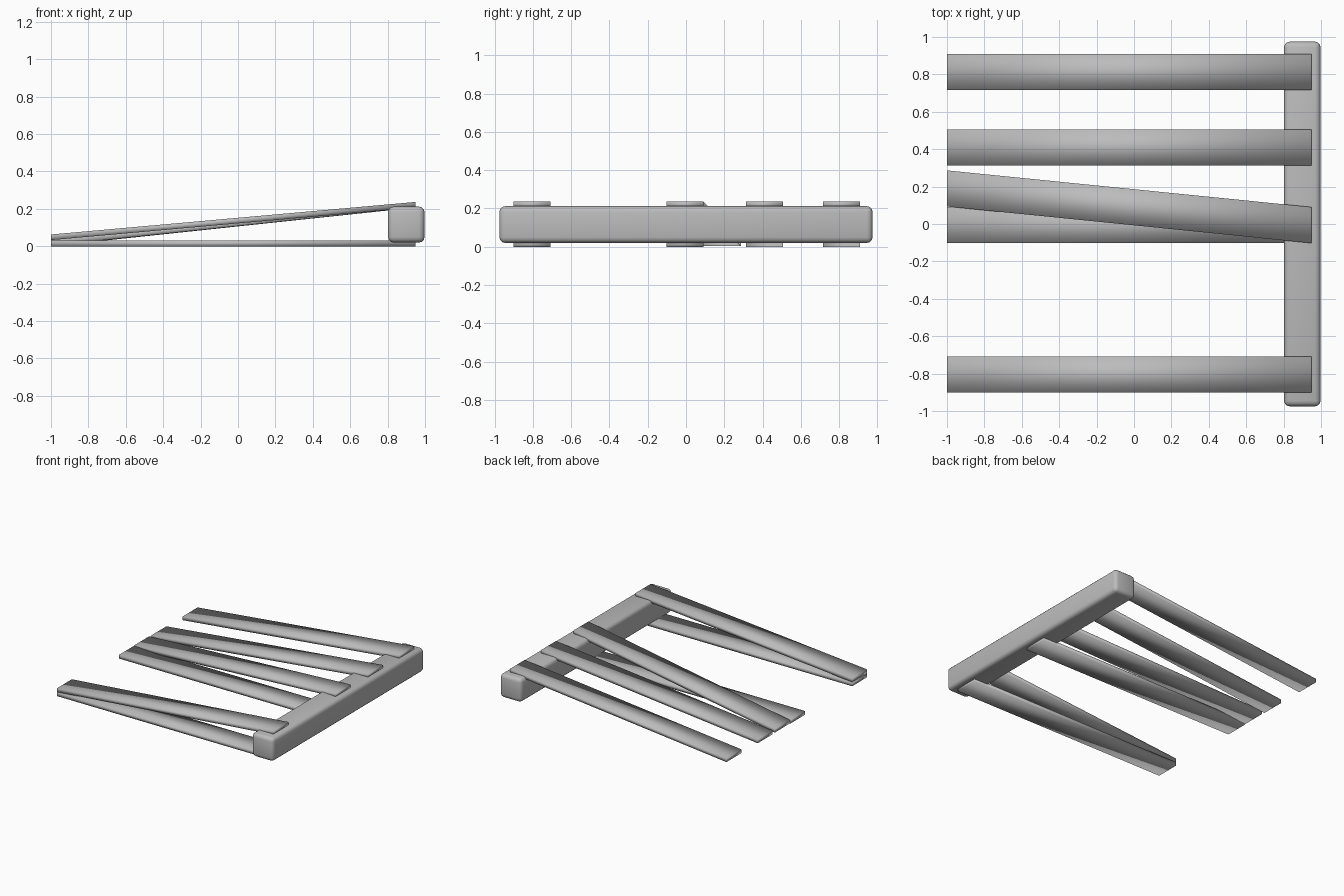
import bpy
import bmesh

cube = bpy.data.objects.get("Cube")
if cube:
    bpy.data.objects.remove(cube, do_unlink=True)

# Single plain grey
grey = bpy.data.materials.new("plain_grey")
grey.use_nodes = True
color = (0.5, 0.5, 0.5, 1.0)
grey.diffuse_color = color
grey.node_tree.nodes["Principled BSDF"].inputs["Base Color"].default_value = color

FREE_X, FIXED_X = -1.0, 0.95
WIDTH, THICK = 0.193, 0.03
TOP_Z = 0.222


def make_object(name, bm):
    mesh = bpy.data.meshes.new(name)
    for face in bm.faces:
        face.smooth = True
    bm.to_mesh(mesh)
    bm.free()
    mesh.materials.append(grey)
    obj = bpy.data.objects.new(name, mesh)
    bpy.context.collection.objects.link(obj)
    return obj


def plank(name, free, fixed):
    """Board between two (y, z) centres, with ends cut square to x."""
    bm = bmesh.new()
    bmesh.ops.create_cube(bm, size=1.0)
    for v in bm.verts:
        x, (y, z) = (FREE_X, free) if v.co.x < 0 else (FIXED_X, fixed)
        v.co = (x, y + v.co.y * WIDTH, z + v.co.z * THICK)
    make_object(name, bm)


# Rounded beam
bm = bmesh.new()
bmesh.ops.create_cube(bm, size=1.0)
for v in bm.verts:
    v.co = (0.9 + v.co.x * 0.195, v.co.y * 1.95, 0.116 + v.co.z * 0.192)
bmesh.ops.bevel(bm, geom=bm.edges[:], offset=0.03, segments=3,
                profile=0.5, affect='EDGES')
make_object("beam", bm)

# Flat boards under the beam
ground = THICK / 2
for name, y in (("front_bottom_plank", -0.805), ("middle_bottom_plank", -0.006)):
    plank(name, (y, ground), (y, ground))

# Boards on top, drooping to the ground at the free end
plank("front_top_plank", (-0.805, 0.048), (-0.805, TOP_Z))
plank("skewed_top_plank", (0.19, ground + 0.003), (-0.006, TOP_Z))
plank("inner_top_plank", (0.41, ground), (0.41, TOP_Z))
plank("back_top_plank", (0.812, ground), (0.812, TOP_Z))
